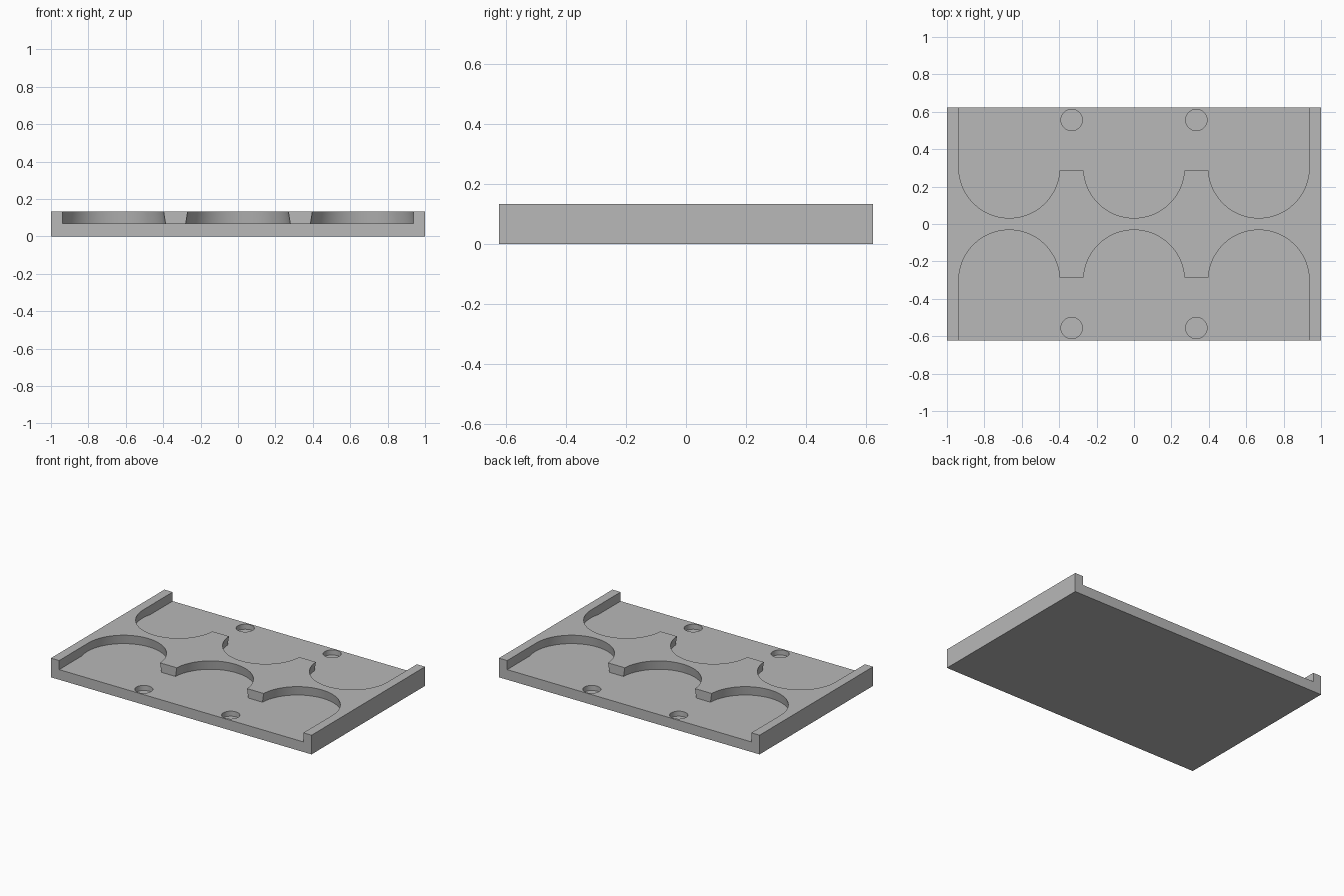
import bpy

cube = bpy.data.objects.get("Cube")
if cube:
    bpy.data.objects.remove(cube, do_unlink=True)

HALF_DEPTH, HEIGHT, FLOOR = 0.622, 0.133, 0.07
SPACING, CY, R = 0.667, 0.302, 0.27   # scalloped pocket layout
UNDERCUT = 0.01
SIDE = SPACING + R

grey = bpy.data.materials.new("grey_plastic")
grey.use_nodes = True
colour = (0.48, 0.48, 0.48, 1)
grey.diffuse_color = colour
grey.node_tree.nodes["Principled BSDF"].inputs["Base Color"].default_value = colour


def box(name, lo, hi):
    bpy.ops.mesh.primitive_cube_add(size=1, location=[(a + b) / 2 for a, b in zip(lo, hi)])
    ob = bpy.context.object
    ob.name = name
    ob.scale = [b - a for a, b in zip(lo, hi)]
    bpy.ops.object.transform_apply(location=True, rotation=False, scale=True)
    ob.data.materials.append(grey)
    return ob


def cone(name, x, y, z0, z1, r0, r1, sides):
    bpy.ops.mesh.primitive_cone_add(vertices=sides, radius1=r0, radius2=r1, depth=z1 - z0,
                                    location=(x, y, (z0 + z1) / 2))
    ob = bpy.context.object
    ob.name = name
    ob.data.materials.append(grey)
    return ob


def cut(target, cutter):
    cutter.hide_render = True
    mod = target.modifiers.new("cut", "BOOLEAN")
    mod.operation = "DIFFERENCE"
    mod.solver = "EXACT"
    mod.object = cutter
    bpy.context.view_layer.objects.active = target
    bpy.ops.object.modifier_apply(modifier=mod.name)
    bpy.data.objects.remove(cutter, do_unlink=True)


# Solid slab
tray = box("tray", (-1, -HALF_DEPTH, 0), (1, HALF_DEPTH, HEIGHT))

for s in (-1, 1):
    # Open shelf running out through the long edge
    y0, y1 = sorted((s * 0.286, s * 0.8))
    cut(tray, box("shelf_cutter", (-SIDE, y0, FLOOR), (SIDE, y1, 0.2)))
    # Three round pockets, slightly wider at the floor
    top = 2 * HEIGHT - FLOOR
    for i in (-1, 0, 1):
        cut(tray, cone("pocket_cutter", i * SPACING, s * CY, FLOOR, top,
                       R + UNDERCUT, R - UNDERCUT, 96))
    # Two shallow blind holes in the shelf
    for x in (-SPACING / 2, SPACING / 2):
        cut(tray, cone("hole_cutter", x, s * 0.556, 0.035, 0.2, 0.057, 0.057, 48))

# Smooth curved walls, crisp edges
bpy.ops.object.select_all(action="DESELECT")
tray.select_set(True)
bpy.context.view_layer.objects.active = tray
bpy.ops.object.shade_smooth_by_angle(angle=0.5)
